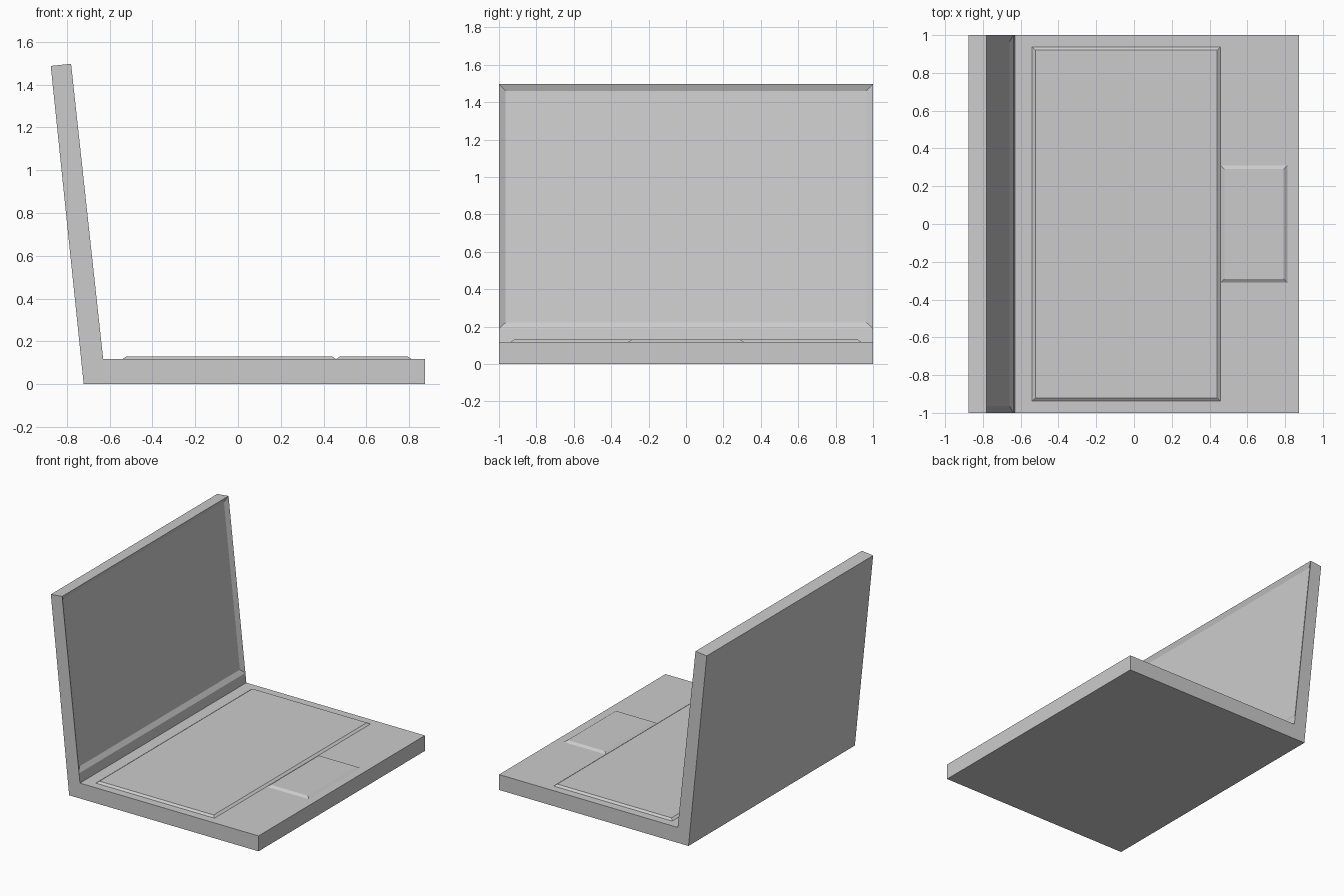
import bpy, bmesh
from mathutils import Vector

if "Cube" in bpy.data.objects:
    bpy.data.objects.remove(bpy.data.objects["Cube"])


def finish(bm, name):
    bmesh.ops.recalc_face_normals(bm, faces=bm.faces)
    mesh = bpy.data.meshes.new(name)
    bm.to_mesh(mesh)
    bm.free()
    obj = bpy.data.objects.new(name, mesh)
    bpy.context.collection.objects.link(obj)
    return obj


def extrude_profile(profile, half_width):
    """Extrude an x/z outline along y."""
    bm = bmesh.new()
    face = bm.faces.new([bm.verts.new((x, -half_width, z)) for x, z in profile])
    result = bmesh.ops.extrude_face_region(bm, geom=[face], use_keep_orig=True)
    verts = [v for v in result["geom"] if isinstance(v, bmesh.types.BMVert)]
    bmesh.ops.translate(bm, verts=verts, vec=(0, 2 * half_width, 0))
    bmesh.ops.recalc_face_normals(bm, faces=bm.faces)
    bm.normal_update()
    return bm


def raised_plate(name, x0, x1, half_width, z, height, slope):
    """Thin plate with sloped sides, resting on the deck."""
    bm = extrude_profile([(x0, z), (x1, z), (x1 - slope, z + height),
                          (x0 + slope, z + height)], half_width)
    for v in bm.verts:
        if v.co.z > z + height / 2:
            v.co.y -= slope if v.co.y > 0 else -slope
    return finish(bm, name)


DECK_Z = 0.117
hinge = Vector((-0.63, DECK_Z))
lid_top = Vector((-0.78, 1.497))
screen_bottom = hinge.lerp(lid_top, 0.052)

# Body: base and open lid as one folded slab
body = extrude_profile([(-0.721, 0), (0.873, 0), (0.873, DECK_Z), hinge,
                        screen_bottom, lid_top, (-0.875, 1.487)], 1.0)

# Screen: bevelled recess in the inner lid face
screen_mid = screen_bottom.lerp(lid_top, 0.5)
target = Vector((screen_mid.x, 0, screen_mid.y))
screen = min(body.faces, key=lambda f: (f.calc_center_median() - target).length)
bmesh.ops.inset_individual(body, faces=[screen], thickness=0.05, depth=-0.018)
finish(body, "laptop_body")

# Raised panels on the deck
raised_plate("keyboard_panel", -0.54, 0.458, 0.938, DECK_Z, 0.013, 0.018)
raised_plate("touchpad", 0.458, 0.812, 0.31, DECK_Z, 0.013, 0.02)
